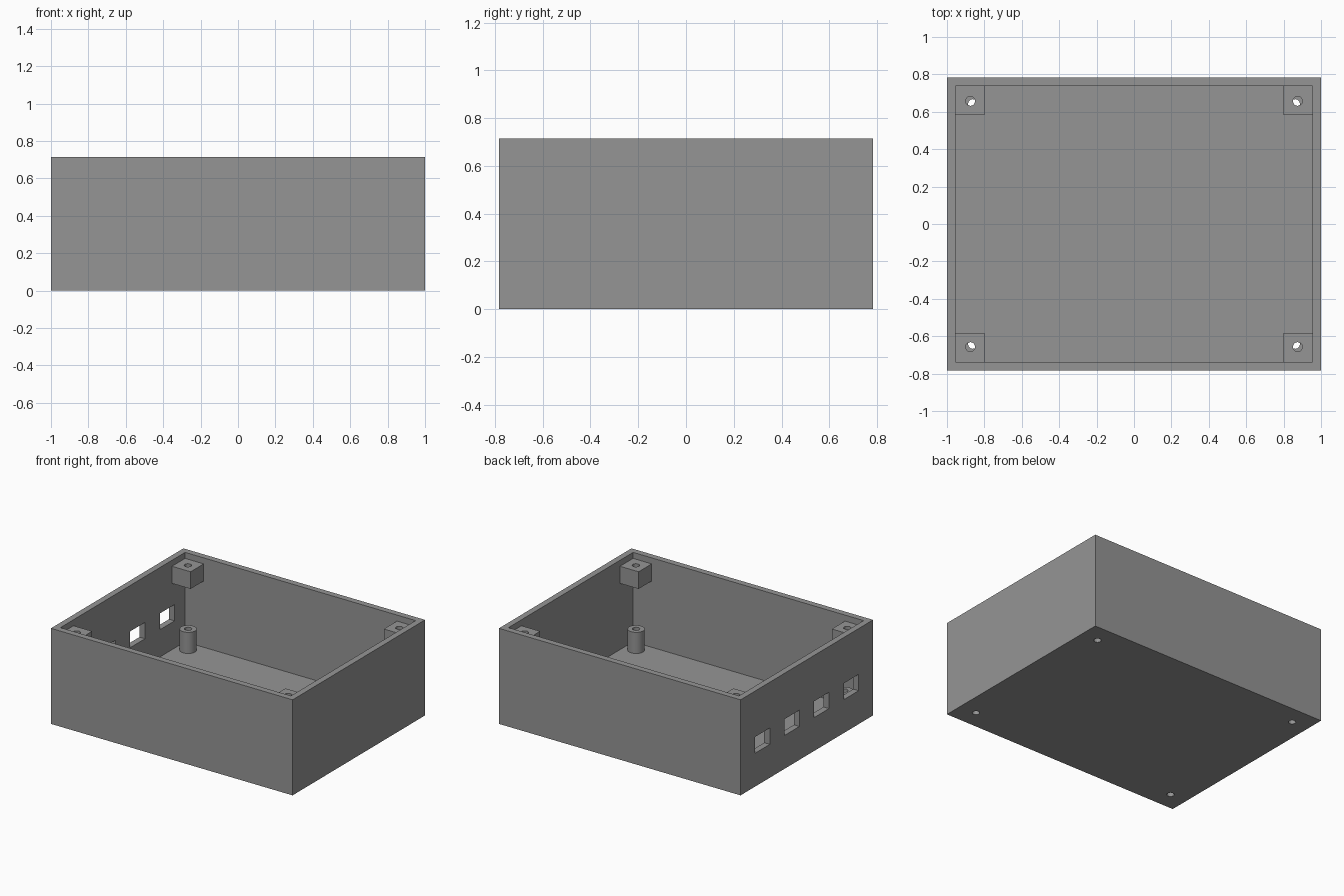
import bpy, bmesh
from mathutils import Matrix, Vector

if "Cube" in bpy.data.objects:
    bpy.data.objects.remove(bpy.data.objects["Cube"])

W, D, H = 1.0, 0.783, 0.715      # half width, half depth, height
T = 0.046                        # wall and floor thickness
CORNERS = [(sx, sy) for sx in (-1, 1) for sy in (-1, 1)]

grey = bpy.data.materials.new("grey_plastic")
grey.diffuse_color = (0.3, 0.3, 0.3, 1)
grey.use_nodes = True
grey.node_tree.nodes["Principled BSDF"].inputs["Base Color"].default_value = grey.diffuse_color


def add_box(bm, lo, hi):
    lo, hi = Vector(lo), Vector(hi)
    m = Matrix.Translation((lo + hi) / 2) @ Matrix.Diagonal((*(hi - lo), 1))
    bmesh.ops.create_cube(bm, size=1, matrix=m)


def add_cylinder(bm, x, y, z0, z1, r):
    bmesh.ops.create_cone(bm, cap_ends=True, segments=32, radius1=r, radius2=r,
                          depth=z1 - z0,
                          matrix=Matrix.Translation((x, y, (z0 + z1) / 2)))


def finish(name, bm, cutter=None, helper=False):
    me = bpy.data.meshes.new(name)
    bm.to_mesh(me)
    bm.free()
    ob = bpy.data.objects.new(name, me)
    bpy.context.collection.objects.link(ob)
    me.materials.append(grey)
    ob.hide_render = helper
    if helper:
        ob.hide_set(True)
        ob.display_type = 'WIRE'
    if cutter:
        mod = ob.modifiers.new("cut", 'BOOLEAN')
        mod.operation, mod.solver, mod.object = 'DIFFERENCE', 'EXACT', cutter
    return ob


def smooth(ob):
    bpy.ops.object.select_all(action='DESELECT')
    bpy.context.view_layer.objects.active = ob
    ob.select_set(True)
    bpy.ops.object.shade_smooth_by_angle()


PX, PY = 0.862, 0.642            # post centre
BX, BY = 0.875, 0.657            # lid block hole centre

# Cutters: cavity, side ports, screw holes
bm = bmesh.new()
add_box(bm, (-W + T, -D + T, T), (W - T, D - T, H + 0.1))
cavity = finish("cavity_cutter", bm, helper=True)

bm = bmesh.new()
for y in (-0.525, -0.175, 0.175, 0.525):
    add_box(bm, (-W - 0.1, y - 0.0875, 0.25), (-W + T + 0.05, y + 0.0875, 0.372))
for sx, sy in CORNERS:
    add_cylinder(bm, sx * PX, sy * PY, -0.1, 0.3, 0.025)
holes = finish("port_and_screw_cutter", bm, helper=True)

bm = bmesh.new()
for sx, sy in CORNERS:
    add_cylinder(bm, sx * BX, sy * BY, 0.4, 0.8, 0.025)
lid_holes = finish("lid_screw_cutter", bm, helper=True)

# Open case with ports in the left wall
bm = bmesh.new()
add_box(bm, (-W, -D, 0), (W, D, H))
case = finish("case", bm, cavity)
mod = case.modifiers.new("holes", 'BOOLEAN')
mod.operation, mod.solver, mod.object = 'DIFFERENCE', 'EXACT', holes

# Lid blocks near the rim and hollow posts on the floor
bm = bmesh.new()
for sx, sy in CORNERS:
    xs = sorted((sx * 0.8, sx * (W - T)))
    ys = sorted((sy * 0.582, sy * (D - T)))
    add_box(bm, (xs[0], ys[0], 0.542), (xs[1], ys[1], 0.67))
blocks = finish("lid_blocks", bm, lid_holes)

bm = bmesh.new()
for sx, sy in CORNERS:
    add_cylinder(bm, sx * PX, sy * PY, T, 0.204, 0.058)
posts = finish("floor_posts", bm, holes)

for ob in (case, blocks, posts):
    smooth(ob)
